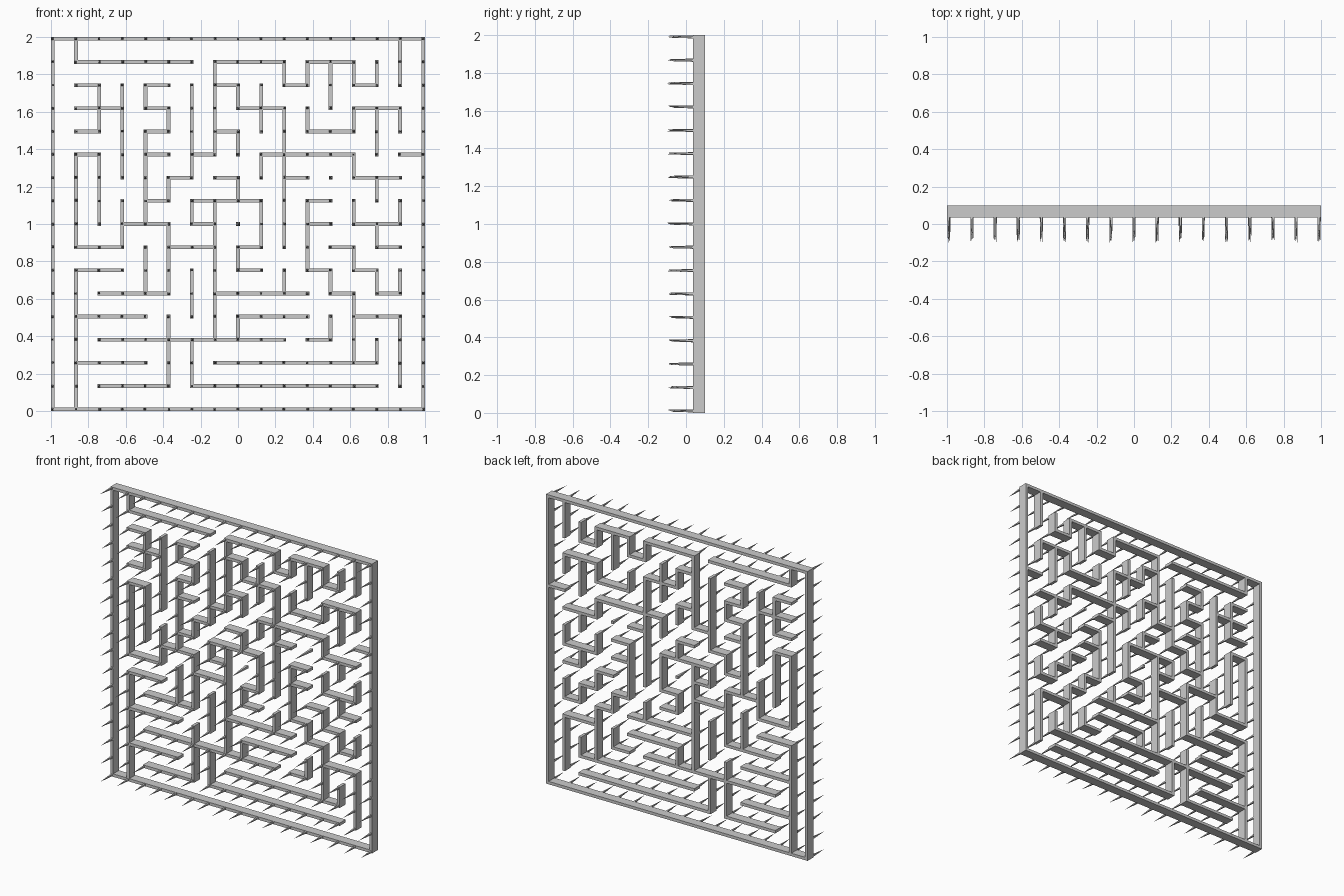
import bpy, bmesh, random
from mathutils import Vector, Matrix

if "Cube" in bpy.data.objects:
    bpy.data.objects.remove(bpy.data.objects["Cube"])

random.seed(4)
N = 16                    # grid cells per side
T = 0.02                  # wall thickness
STEP = (2 - T) / N
Y0, Y1 = 0.036, 0.1       # front and back of the walls

# wall runs "start-end" in grid units: horizontal per row, vertical per column
ROWS = {
    16: "0-16", 15: "1-6 7-10 11-13", 14: "1-2 4-5 7-8 10-11 13-14",
    13: "1-3 4-5 8-10 13-15", 12: "1-2 4-5 7-8 11-13",
    11: "1-2 4-5 6-7 9-13 15-16", 10: "5-6 7-8 10-11 13-15",
    9: "4-5 6-9 11-12", 8: "3-5 6-7 11-12 13-14 14-15",
    7: "1-3 5-7 8-9 12-13 14-15", 6: "1-3 8-9 11-12 13-14",
    5: "2-5 7-11 12-13 14-15", 4: "1-4 8-11 13-15", 3: "2-10 11-12",
    2: "1-4 7-14", 1: "2-5 6-14", 0: "0-16",
}
COLS = {
    0: "0-16", 1: "0-6 7-11 15-16", 2: "8-11 12-14", 3: "7-9 10-14",
    4: "5-7 8-12 13-14", 5: "1-4 5-8 9-10 12-13", 6: "1-3 4-6 8-9 10-14",
    7: "3-9 11-15", 8: "3-4 6-7 9-10 11-12 13-14", 9: "7-9 10-11 12-14",
    10: "5-6 7-13 14-15", 11: "6-9 12-13 14-15", 12: "3-4 5-6 13-15",
    13: "2-5 6-7 8-9 10-11 12-13 14-15", 14: "2-3 5-6 7-8 9-10 11-13 14-15",
    15: "1-4 5-6 8-9 12-13 14-16", 16: "0-16",
}


def node(i, k, y=0.0):
    return Vector((-1 + T / 2 + i * STEP, y, T / 2 + k * STEP))


def finish(name, bm):
    mesh = bpy.data.meshes.new(name)
    bm.to_mesh(mesh)
    bm.free()
    bpy.context.collection.objects.link(bpy.data.objects.new(name, mesh))


def wall(bm, a, b):
    size = Vector((abs(b.x - a.x) + T, Y1 - Y0, abs(b.z - a.z) + T))
    centre = (a + b) / 2
    centre.y = (Y0 + Y1) / 2
    bmesh.ops.create_cube(bm, size=1, matrix=Matrix.Translation(centre) @ Matrix.Diagonal((*size, 1)))


def runs(table):
    for line, text in table.items():
        for run in text.split():
            a, b = map(int, run.split("-"))
            yield line, a, b


# maze walls
bm = bmesh.new()
for k, a, b in runs(ROWS):
    wall(bm, node(a, k), node(b, k))
finish("horizontal_walls", bm)

bm = bmesh.new()
for i, a, b in runs(COLS):
    wall(bm, node(i, a), node(i, b))
finish("vertical_walls", bm)

# thin slightly leaning spike at every grid node
bm = bmesh.new()
R = 0.0095
for i in range(N + 1):
    for k in range(N + 1):
        base = [bm.verts.new(node(i, k, Y1) + Vector((sx * R, 0, sz * R)))
                for sx, sz in ((-1, -1), (1, -1), (1, 1), (-1, 1))]
        lean = Vector((random.uniform(-0.008, 0.008), 0, random.uniform(-0.004, 0.008)))
        tip = bm.verts.new(node(i, k, -random.uniform(0.08, 0.1)) + lean)
        bm.faces.new(base)
        for j in range(4):
            bm.faces.new((base[j], base[(j + 1) % 4], tip))
bmesh.ops.recalc_face_normals(bm, faces=bm.faces)
finish("spikes", bm)
